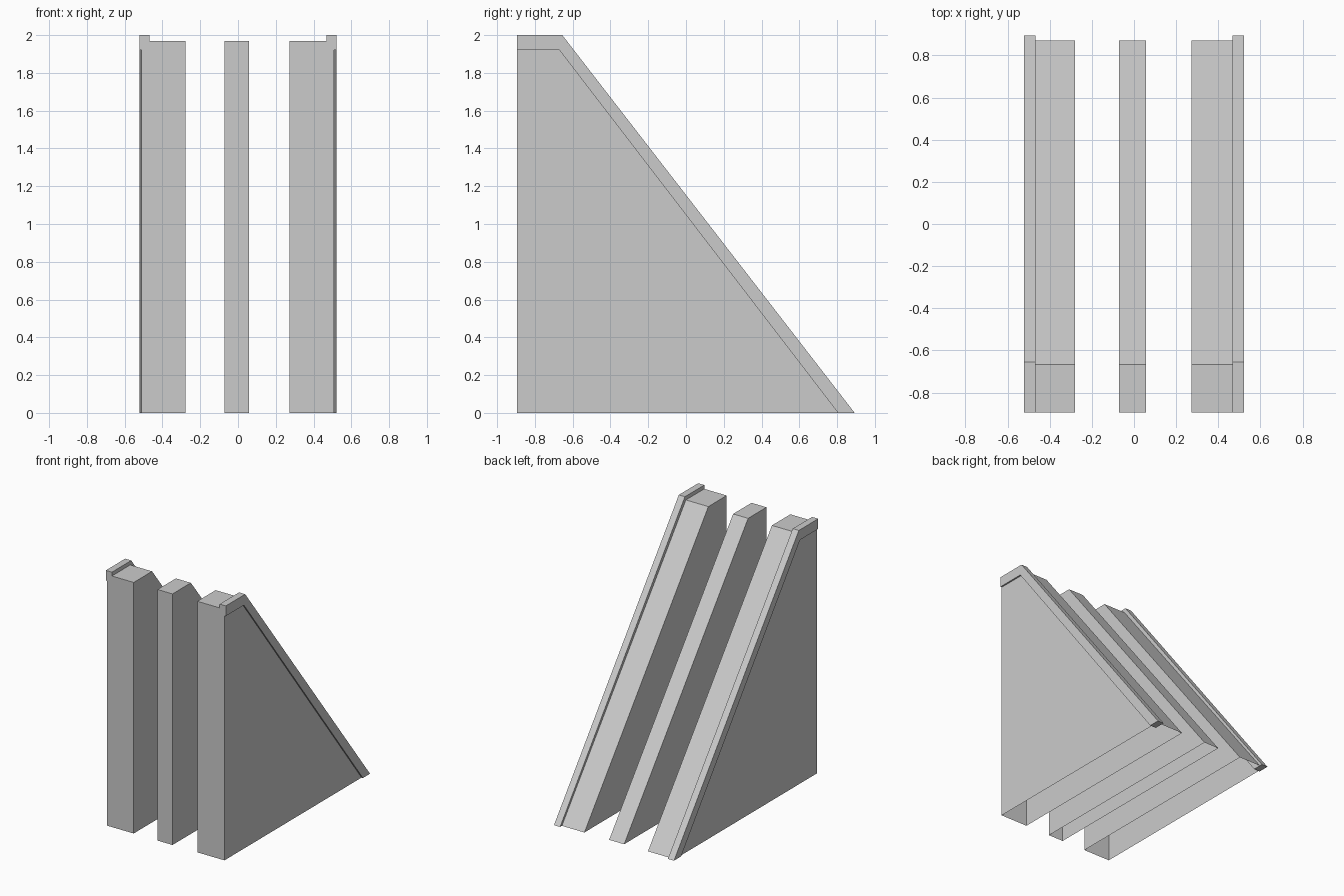
import bpy, bmesh

if "Cube" in bpy.data.objects:
    bpy.data.objects.remove(bpy.data.objects["Cube"])


def extrude_profile(name, profile, x0, x1, skip_edges=()):
    """Extrude a (y, z) outline along x; skip_edges leaves those walls open."""
    bm = bmesh.new()
    a = [bm.verts.new((x0, y, z)) for y, z in profile]
    b = [bm.verts.new((x1, y, z)) for y, z in profile]
    bm.faces.new(a)
    bm.faces.new(b[::-1])
    n = len(profile)
    for i in range(n):
        if i not in skip_edges:
            j = (i + 1) % n
            bm.faces.new((a[j], a[i], b[i], b[j]))
    bmesh.ops.recalc_face_normals(bm, faces=bm.faces)
    mesh = bpy.data.meshes.new(name)
    bm.to_mesh(mesh)
    bm.free()
    obj = bpy.data.objects.new(name, mesh)
    bpy.context.collection.objects.link(obj)
    return obj


# Three wedge-shaped supports, open underneath (edge 0 is the bottom)
support = [(-0.895, 0), (0.87, 0), (-0.667, 1.97), (-0.895, 1.97)]
for name, x0, x1 in (("left_support", -0.511, -0.279),
                     ("middle_support", -0.072, 0.058),
                     ("right_support", 0.273, 0.509)):
    extrude_profile(name, support, x0, x1, skip_edges=(0,))

# Raised edge trim along the top and slope of both outer sides
trim = [(-0.895, 1.92), (-0.67, 1.92), (0.805, 0),
        (0.893, 0), (-0.655, 2.0), (-0.895, 2.0)]
for name, side in (("left_trim", -1), ("right_trim", 1)):
    extrude_profile(name, trim, side * 0.468, side * 0.521)
